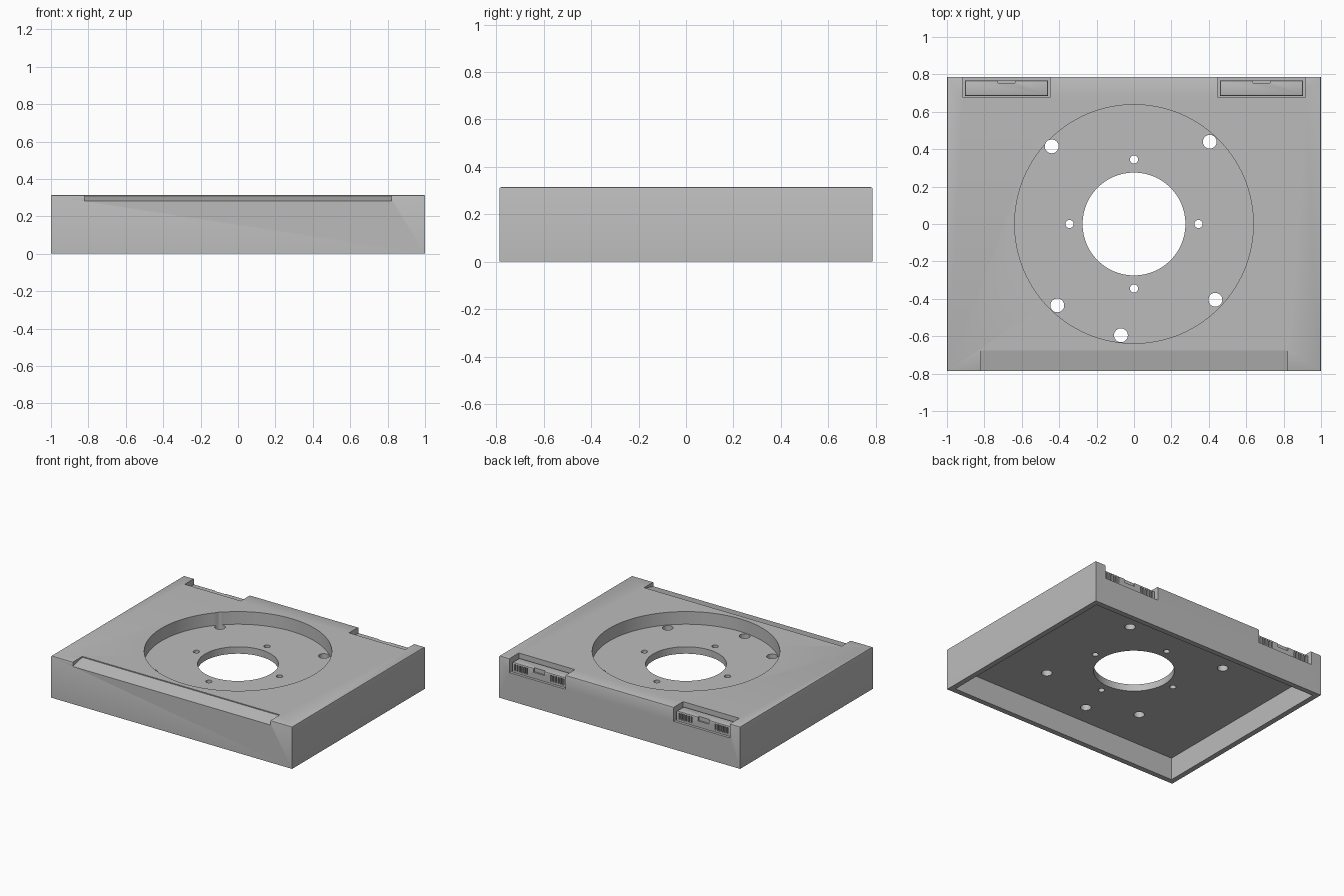
import bpy, bmesh, math
from mathutils import Matrix, Vector

default = bpy.data.objects.get("Cube")
if default:
    bpy.data.objects.remove(default, do_unlink=True)

W, D, H = 1.0, 0.787, 0.315      # half width, half depth, height
FLOOR, CEILING = 0.22, 0.168     # round recess floor, underside cavity ceiling

grey = bpy.data.materials.new("grey plastic")
grey.use_nodes = True
colour = (0.5, 0.5, 0.5, 1)
grey.diffuse_color = colour
grey.node_tree.nodes["Principled BSDF"].inputs["Base Color"].default_value = colour


def finish(name, bm):
    bmesh.ops.recalc_face_normals(bm, faces=bm.faces)
    mesh = bpy.data.meshes.new(name)
    bm.to_mesh(mesh)
    bm.free()
    mesh.materials.append(grey)
    obj = bpy.data.objects.new(name, mesh)
    bpy.context.collection.objects.link(obj)
    return obj


def box(name, low, high, bevel=0):
    """Box between two corners, optionally with its top rim rounded."""
    bm = bmesh.new()
    low, high = Vector(low), Vector(high)
    bmesh.ops.create_cube(bm, size=1, matrix=Matrix.Translation((low + high) / 2)
                          @ Matrix.Diagonal((*(high - low), 1)))
    if bevel:
        rim = [e for e in bm.edges if all(v.co.z > high.z - 1e-4 for v in e.verts)]
        bmesh.ops.bevel(bm, geom=rim, offset=bevel, segments=2, profile=0.5,
                        affect='EDGES')
    return finish(name, bm)


def cylinder(name, x, y, radius, low, high, sides):
    bm = bmesh.new()
    bmesh.ops.create_cone(bm, cap_ends=True, segments=sides, radius1=radius,
                          radius2=radius, depth=high - low,
                          matrix=Matrix.Translation((x, y, (low + high) / 2)))
    return finish(name, bm)


def prism(name, profile, x0, x1):
    """Side profile of (y, z) points stretched along x."""
    bm = bmesh.new()
    face = bm.faces.new([bm.verts.new((x0, y, z)) for y, z in profile])
    new = bmesh.ops.extrude_face_region(bm, geom=[face])["geom"]
    bmesh.ops.translate(bm, vec=(x1 - x0, 0, 0),
                        verts=[g for g in new if isinstance(g, bmesh.types.BMVert)])
    return finish(name, bm)


def cut(target, cutter):
    bpy.context.view_layer.objects.active = target
    mod = target.modifiers.new("cut", 'BOOLEAN')
    mod.operation, mod.solver, mod.object = 'DIFFERENCE', 'EXACT', cutter
    bpy.ops.object.modifier_apply(modifier=mod.name)
    bpy.data.objects.remove(cutter, do_unlink=True)


def smooth(obj):
    bpy.ops.object.select_all(action='DESELECT')
    obj.select_set(True)
    bpy.context.view_layer.objects.active = obj
    bpy.ops.object.shade_smooth_by_angle(angle=math.radians(25))


# Housing with rounded top rim, hollow underside and round recess
housing = box("housing", (-W, -D, 0), (W, D, H), bevel=0.008)
wall = 0.04
cut(housing, box("cavity", (wall - W, wall - D, -0.1), (W - wall, D - wall, CEILING)))
cut(housing, cylinder("recess", 0, 0, 0.638, FLOOR, 0.5, 128))

# Centre opening, small fixing holes and larger mounting holes
cut(housing, cylinder("opening", 0, 0, 0.275, 0.1, 0.4, 96))
for i in range(4):
    a = i * math.pi / 2
    cut(housing, cylinder("fixing", 0.345 * math.cos(a), 0.345 * math.sin(a),
                          0.022, 0.1, 0.4, 32))
for x, y in [(-0.44, 0.415), (0.405, 0.44), (-0.41, -0.435),
             (0.435, -0.405), (-0.07, -0.595)]:
    cut(housing, cylinder("mount", x, y, 0.037, 0.1, 0.4, 32))

# Sloping ledge along the front edge
cut(housing, prism("ledge", [(-0.9, 0.255), (-0.675, 0.308), (-0.675, 0.4),
                             (-0.9, 0.4)], -0.82, 0.82))

# Rear notches, each holding a connector block with slats and a slot
for side, label in ((1, "left"), (-1, "right")):
    mid = side * 0.682
    cut(housing, box("notch", (mid - 0.233, 0.675, 0.21), (mid + 0.233, 0.9, 0.4)))
    block = box(label + "_connector", (mid - 0.222, 0.685, 0.21),
                (mid + 0.222, 0.767, 0.285), bevel=0.008)
    for group in (-1, 1):
        for i in range(6):
            x = mid + group * (0.1 + i * 0.02)
            cut(block, box("slat_gap", (x - 0.005, 0.752, 0.225), (x + 0.005, 0.8, 0.272)))
    cut(block, box("slot", (mid - 0.045, 0.755, 0.255), (mid + 0.045, 0.8, 0.4)))
    smooth(block)

smooth(housing)
